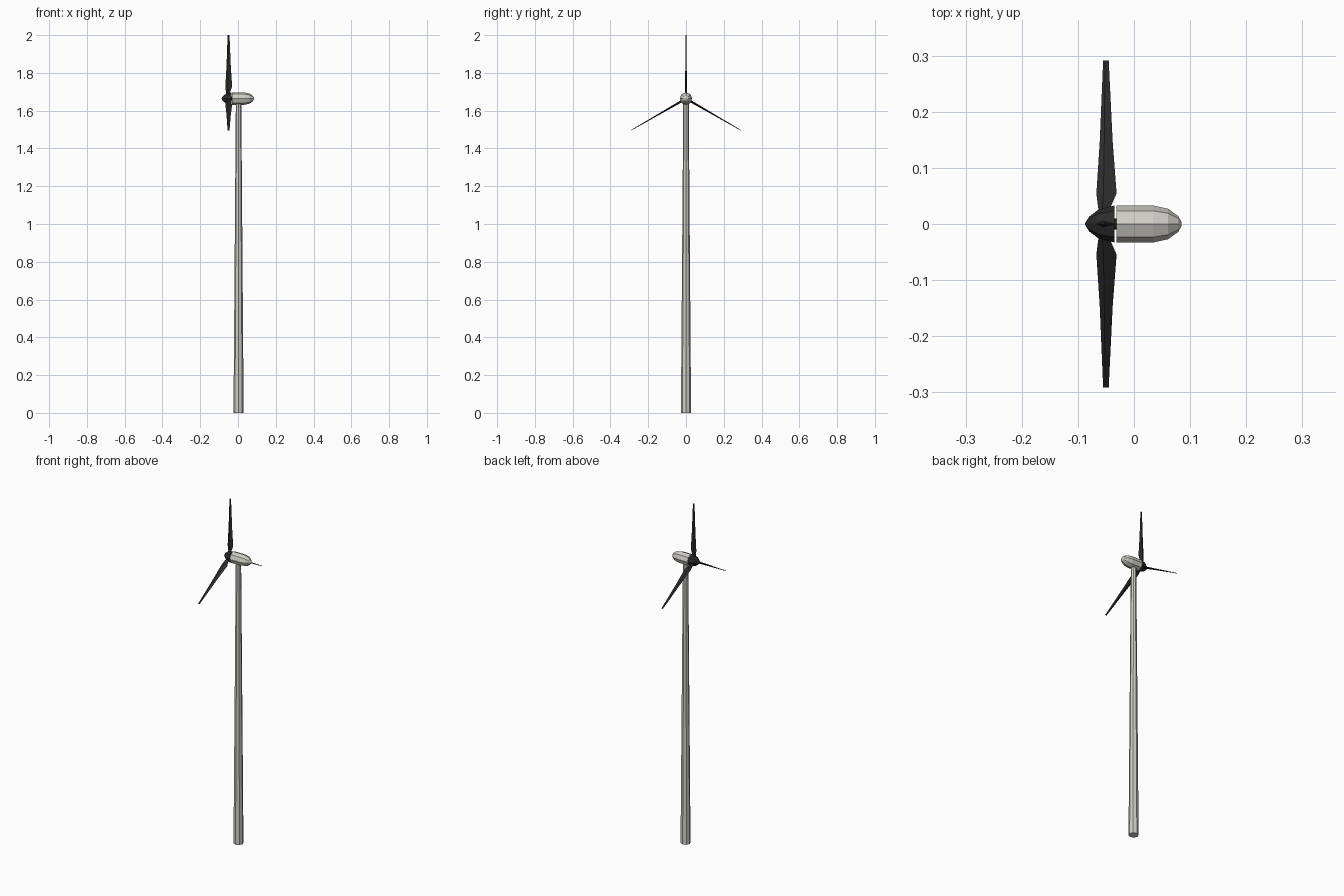
import bpy, bmesh
from math import pi, cos, sin
from mathutils import Matrix, Vector

if "Cube" in bpy.data.objects:
    bpy.data.objects.remove(bpy.data.objects["Cube"])

HUB_Z = 1.664
HUB_X = -0.05


def material(name, color):
    m = bpy.data.materials.new(name)
    m.diffuse_color = color
    m.use_nodes = True
    m.node_tree.nodes["Principled BSDF"].inputs["Base Color"].default_value = m.diffuse_color
    return m


PALE = material("pale_paint", (0.62, 0.61, 0.56, 1))
DARK = material("dark_paint", (0.025, 0.025, 0.025, 1))


def loft(name, rings, mat, matrix=Matrix()):
    """Skin a list of equal-length point rings and cap both ends."""
    bm = bmesh.new()
    loops = [[bm.verts.new(matrix @ Vector(p)) for p in ring] for ring in rings]
    n = len(rings[0])
    for a, b in zip(loops, loops[1:]):
        for i in range(n):
            j = (i + 1) % n
            bm.faces.new((a[i], a[j], b[j], b[i]))
    bm.faces.new(loops[0][::-1])
    bm.faces.new(loops[-1])
    bmesh.ops.recalc_face_normals(bm, faces=bm.faces)
    mesh = bpy.data.meshes.new(name)
    bm.to_mesh(mesh)
    bm.free()
    mesh.materials.append(mat)
    ob = bpy.data.objects.new(name, mesh)
    bpy.context.collection.objects.link(ob)
    return ob


def turned(name, profile, mat, matrix, sides=8):
    """Faceted body of revolution from (height, radius) pairs."""
    rings = [[(r * cos(2 * pi * i / sides), r * sin(2 * pi * i / sides), h)
              for i in range(sides)] for h, r in profile]
    return loft(name, rings, mat, matrix)


# Tapered tower
turned("tower", [(0, 0.027), (1.645, 0.0145)], PALE,
       Matrix.Translation((0.003, 0, 0)))

# Nacelle, shaft and spinner lie along x
along_x = Matrix.Translation((0, 0, HUB_Z)) @ Matrix.Rotation(pi / 2, 4, 'Y')
turned("nacelle", [(-0.031, 0.033), (0.034, 0.033), (0.061, 0.027),
                   (0.079, 0.014), (0.085, 0.003)], PALE, along_x)
turned("shaft", [(-0.045, 0.010), (-0.025, 0.010)], DARK, along_x)
turned("spinner", [(-0.087, 0.002), (-0.080, 0.013), (-0.063, 0.026),
                   (-0.035, 0.033)], DARK, along_x)

# Feathered blades: (radius, leading x, trailing x, half thickness)
sections = [(0.012, -0.060, -0.044, 0.006),
            (0.034, -0.064, -0.042, 0.006),
            (0.063, -0.067, -0.031, 0.0055),
            (0.170, -0.061, -0.038, 0.0035),
            (0.336, -0.055, -0.045, 0.0015)]
for k in range(3):
    rings = []
    for r, x0, x1, t in sections:
        xm = x0 + 0.35 * (x1 - x0)
        rings.append([(x0, 0, r), (xm, -t, r), (x1, 0, r), (xm, t, r)])
    loft(f"blade_{k + 1}", rings, DARK,
         Matrix.Translation((0, 0, HUB_Z)) @ Matrix.Rotation(k * 2 * pi / 3, 4, 'X'))
